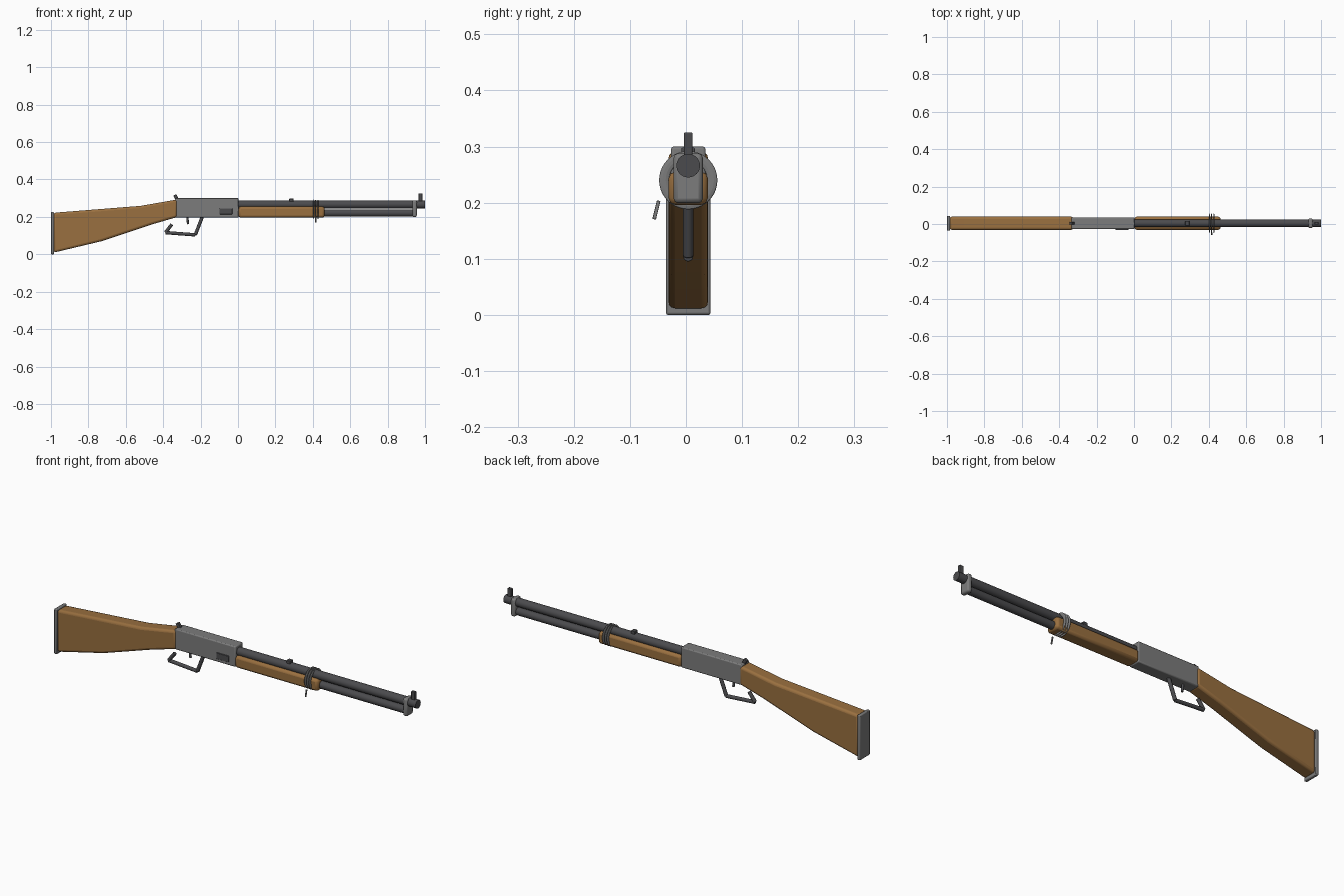
import bpy, bmesh, math
from mathutils import Vector

if "Cube" in bpy.data.objects:
    bpy.data.objects.remove(bpy.data.objects["Cube"])

YC = 0.004  # centre plane of the rifle


def material(name, color):
    m = bpy.data.materials.new(name)
    m.diffuse_color = (*color, 1)
    m.use_nodes = True
    m.node_tree.nodes["Principled BSDF"].inputs["Base Color"].default_value = m.diffuse_color
    return m


WOOD = material("wood", (0.32, 0.16, 0.05))
STEEL = material("dark_steel", (0.07, 0.07, 0.075))
GREY = material("grey_steel", (0.2, 0.2, 0.2))


def finish(ob, name, mat, bevel=0, segments=2):
    ob.name = name
    ob.data.materials.append(mat)
    if bevel:
        b = ob.modifiers.new("bevel", "BEVEL")
        b.width, b.segments, b.limit_method = bevel, segments, "ANGLE"
    bpy.ops.object.select_all(action="DESELECT")
    ob.select_set(True)
    bpy.context.view_layer.objects.active = ob
    bpy.ops.object.shade_smooth_by_angle(angle=math.radians(35))
    return ob


def box(name, x, y, z, mat, bevel=0, tilt=(0, 0, 0)):
    """Box from (min, max) ranges; y is relative to the centre plane."""
    mid = [(r[0] + r[1]) / 2 for r in (x, y, z)]
    bpy.ops.mesh.primitive_cube_add(size=1, location=(mid[0], mid[1] + YC, mid[2]))
    ob = bpy.context.object
    ob.scale = [r[1] - r[0] for r in (x, y, z)]
    bpy.ops.object.transform_apply(location=False, rotation=False, scale=True)
    ob.rotation_euler = tilt
    return finish(ob, name, mat, bevel)


def rod(name, a, b, radius, mat, sides=32, bevel=0):
    """Cylinder between two (x, z) points on the centre plane."""
    a, b = Vector((a[0], YC, a[1])), Vector((b[0], YC, b[1]))
    bpy.ops.mesh.primitive_cylinder_add(vertices=sides, radius=radius,
                                        depth=(b - a).length, location=(a + b) / 2)
    ob = bpy.context.object
    ob.rotation_euler = (b - a).to_track_quat("Z", "Y").to_euler()
    return finish(ob, name, mat, bevel)


def extrude_profile(name, points, half, mat, bevel):
    """Side profile in x, z extruded across y."""
    bm = bmesh.new()
    face = bm.faces.new([bm.verts.new((x, YC - half, z)) for x, z in points])
    out = bmesh.ops.extrude_face_region(bm, geom=[face])
    moved = [v for v in out["geom"] if isinstance(v, bmesh.types.BMVert)]
    bmesh.ops.translate(bm, vec=(0, 2 * half, 0), verts=moved)
    bmesh.ops.recalc_face_normals(bm, faces=bm.faces)
    me = bpy.data.meshes.new(name)
    bm.to_mesh(me)
    bm.free()
    ob = bpy.data.objects.new(name, me)
    bpy.context.collection.objects.link(ob)
    return finish(ob, name, mat, bevel, 3)


# Wooden stock with butt plate
extrude_profile("stock", [(-0.986, 0.222), (-0.52, 0.259), (-0.325, 0.293), (-0.325, 0.199),
                          (-0.46, 0.16), (-0.73, 0.07), (-0.986, 0.009)], 0.0355, WOOD, 0.012)
box("butt_plate", (-1, -0.984), (-0.04, 0.04), (0, 0.226), GREY, 0.004)

# Receiver, loading gate and hammer
box("receiver", (-0.335, 0.004), (-0.031, 0.031), (0.197, 0.3), GREY, 0.005)
box("loading_gate", (-0.099, -0.03), (-0.036, -0.028), (0.214, 0.245), STEEL, 0.002)
box("hammer", (-0.339, -0.321), (-0.007, 0.007), (0.285, 0.32), STEEL, 0.002, (0, -0.5, 0))

# Barrel, magazine tube and forend
rod("barrel", (-0.01, 0.266), (1.0, 0.266), 0.021, STEEL)
rod("magazine_tube", (-0.01, 0.2205), (0.95, 0.2205), 0.019, STEEL)
box("forend", (0.003, 0.463), (-0.035, 0.035), (0.196, 0.255), WOOD, 0.012)

# Muzzle band and sights
box("muzzle_band", (0.932, 0.956), (-0.026, 0.026), (0.199, 0.288), GREY, 0.008)
box("front_sight", (0.966, 0.986), (-0.0075, 0.0075), (0.28, 0.325), STEEL, 0.002)
box("rear_sight", (0.274, 0.296), (-0.012, 0.012), (0.278, 0.298), STEEL, 0.002)

# Trigger and lever loop
rod("trigger", (-0.271, 0.2), (-0.267, 0.161), 0.006, STEEL, 12, 0.001)
path = [(-0.19, 0.203), (-0.228, 0.104), (-0.388, 0.116), (-0.354, 0.16)]
for i, (a, b) in enumerate(zip(path, path[1:])):
    rod(f"lever_{i + 1}", a, b, 0.009, STEEL, 16, 0.002)

# Cord wraps around the forend, with a loose end
for i in range(3):
    bpy.ops.mesh.primitive_torus_add(location=(0.4025 + i * 0.0125, YC, 0.24),
                                     rotation=(0, math.pi / 2, 0), major_segments=40,
                                     minor_segments=10, major_radius=0.043, minor_radius=0.009)
    ring = bpy.context.object
    ring.scale.z = 0.33
    finish(ring, f"cord_wrap_{i + 1}", GREY)
box("cord_end", (0.413, 0.419), (-0.060, -0.0535), (0.17, 0.204), GREY, 0.001, (-0.24, 0, 0))
